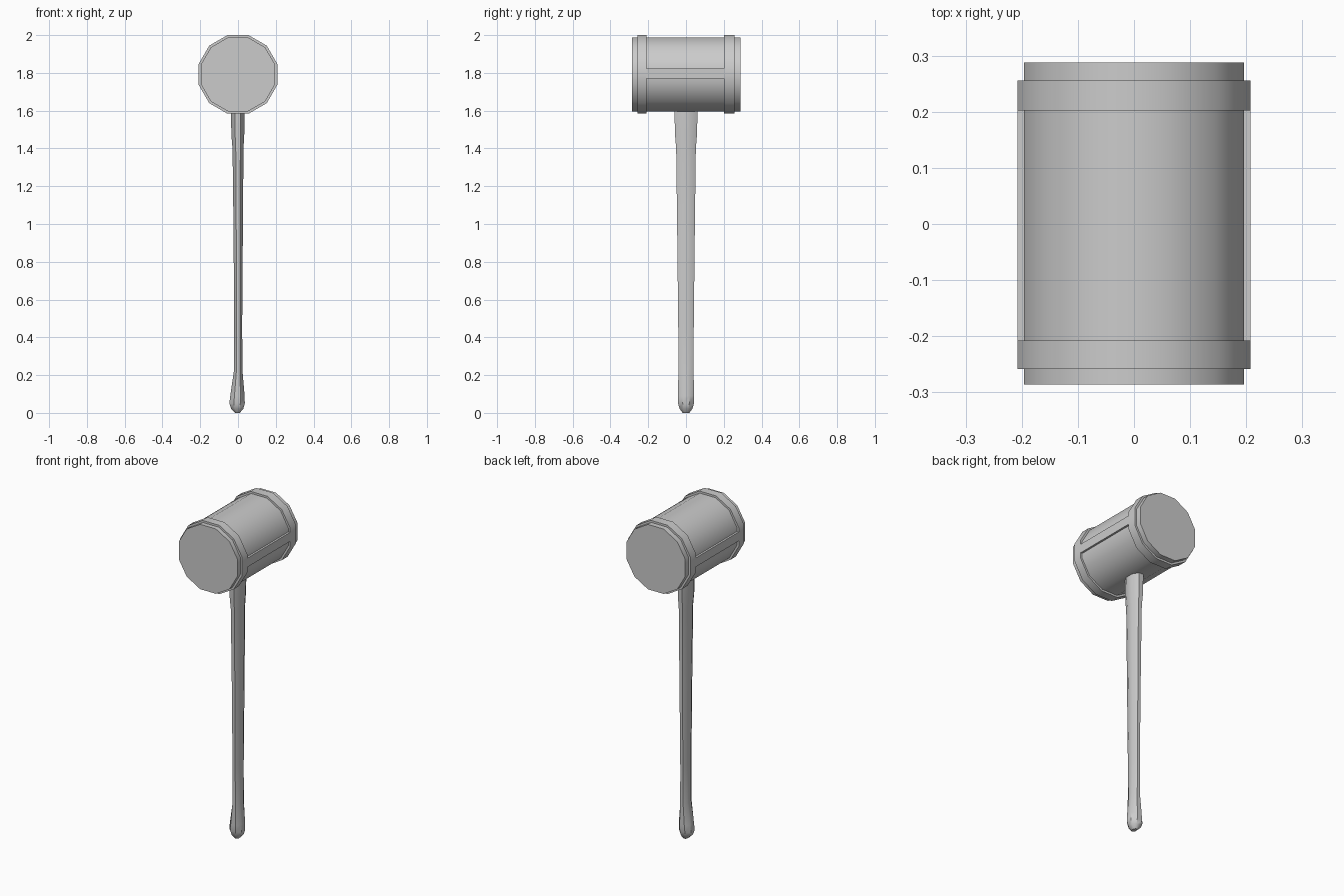
import bpy, bmesh
from math import radians, cos, sin, pi

if "Cube" in bpy.data.objects:
    bpy.data.objects.remove(bpy.data.objects["Cube"])

HEAD_Z = 1.792


def add_object(name, bm, smooth=True):
    bmesh.ops.recalc_face_normals(bm, faces=bm.faces)
    mesh = bpy.data.meshes.new(name)
    bm.to_mesh(mesh)
    bm.free()
    obj = bpy.data.objects.new(name, mesh)
    bpy.context.collection.objects.link(obj)
    bpy.ops.object.select_all(action='DESELECT')
    obj.select_set(True)
    bpy.context.view_layer.objects.active = obj
    if smooth:
        bpy.ops.object.shade_smooth_by_angle(angle=radians(40))
    return obj


def loft(name, rings):
    """Skin a list of equal-length point rings and cap both ends."""
    bm = bmesh.new()
    loops = [[bm.verts.new(p) for p in ring] for ring in rings]
    n = len(loops[0])
    for a, b in zip(loops, loops[1:]):
        for i in range(n):
            j = (i + 1) % n
            bm.faces.new((a[i], a[j], b[j], b[i]))
    bm.faces.new(loops[0])
    bm.faces.new(loops[-1])
    return add_object(name, bm)


def drum(name, apothem, y0, y1):
    """Twelve-sided barrel along y with flats on top and at the sides."""
    r = apothem / cos(pi / 12)
    angles = [(i + 0.5) * pi / 6 for i in range(12)]
    return loft(name, [[(r * cos(a), y, HEAD_Z + r * sin(a)) for a in angles]
                       for y in (y0, y1)])


# Mallet head and its two raised bands
drum("mallet_head", 0.196, -0.286, 0.288)
drum("front_band", 0.208, -0.258, -0.208)
drum("back_band", 0.208, 0.202, 0.256)

# Flat straps joining the bands on both sides
for side, name in ((-1, "left_strap"), (1, "right_strap")):
    bm = bmesh.new()
    bmesh.ops.create_cube(bm, size=1)
    for v in bm.verts:
        v.co = (side * 0.189 + v.co.x * 0.038,
                -0.003 + v.co.y * 0.43,
                1.796 + v.co.z * 0.054)
    add_object(name, bm, smooth=False)

# Handle: eight-sided tapered grip (z, centre x, half width x, half width y)
profile = [
    (0.003, -0.002, 0.012, 0.018),
    (0.022, -0.004, 0.032, 0.034),
    (0.050, -0.005, 0.041, 0.042),
    (0.090, -0.003, 0.038, 0.043),
    (0.220, 0.001, 0.023, 0.040),
    (0.450, 0.001, 0.021, 0.041),
    (1.000, 0.001, 0.025, 0.047),
    (1.400, 0.000, 0.029, 0.052),
    (1.470, -0.001, 0.034, 0.058),
    (1.630, -0.001, 0.037, 0.062),
]
k = 1 / cos(pi / 8)
angles = [(i + 0.5) * pi / 4 for i in range(8)]
handle = loft("handle", [[(cx + rx * k * cos(a), ry * k * sin(a), z) for a in angles]
                         for z, cx, rx, ry in profile])

# Settle the handle end exactly on the ground
low = min(v.co.z for v in handle.data.vertices)
for v in handle.data.vertices:
    if v.co.z < 0.01:
        v.co.z -= low
